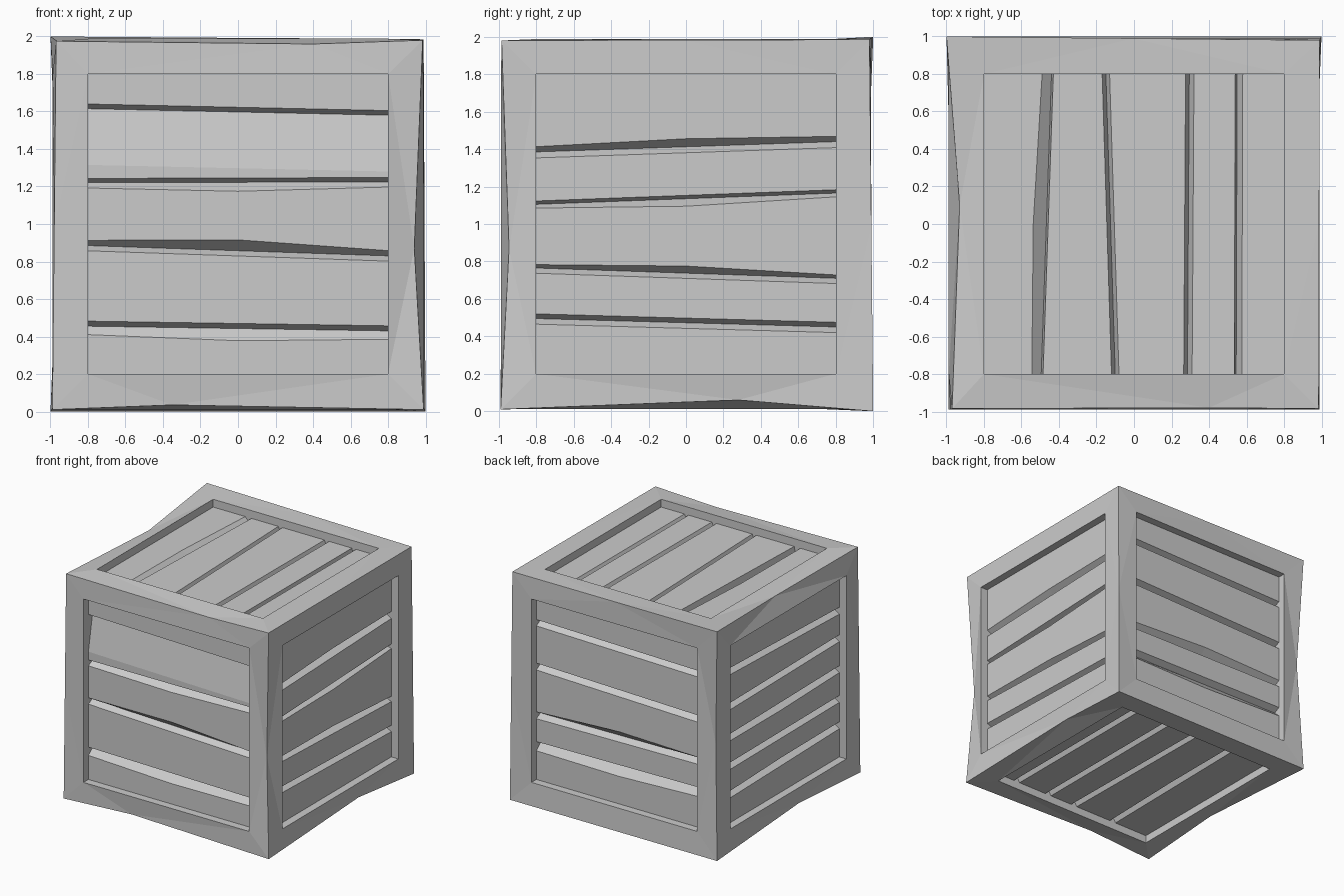
import bpy, bmesh
from mathutils import Vector
from itertools import product

if "Cube" in bpy.data.objects:
    bpy.data.objects.remove(bpy.data.objects["Cube"])

C = Vector((0, 0, 1))
OPEN, DEPTH, VALLEY, WALL = 0.8, 0.08, 0.135, 0.16

# (u, v, d) -> world for each side: u runs along the planks, v across, d is depth inwards
SIDES = {
    "front":  lambda u, v, d: Vector((u, -1 + d, v)),
    "back":   lambda u, v, d: Vector((u, 1 - d, v)),
    "right":  lambda u, v, d: Vector((1 - d, u, v)),
    "left":   lambda u, v, d: Vector((-1 + d, u, v)),
    "top":    lambda u, v, d: Vector((v - 1, u, 2 - d)),
    "bottom": lambda u, v, d: Vector((v - 1, u, d)),
}


def finish(bm, name):
    me = bpy.data.meshes.new(name)
    bm.to_mesh(me)
    bm.free()
    ob = bpy.data.objects.new(name, me)
    bpy.context.collection.objects.link(ob)
    return ob


# Frame: worn outer corners and a chipped middle point on each outer edge
CORNERS = {(-1, -1, 1): (-0.97, -0.985, 1.975), (1, -1, 1): (0.985, -0.985, 1.98),
           (-1, -1, -1): (-0.99, -0.99, 0.01), (1, -1, -1): (0.99, -0.99, 0.01),
           (1, 1, 1): (0.99, 0.98, 1.985)}
CHIPS = {(1, -1, 0): (0.94, -0.945, 0.87), (-1, 1, 0): (-0.96, 0.96, 1.0),
         (-1, 0, 1): (-0.93, 0.10, 1.95), (0, -1, 1): (0.40, -0.98, 1.96),
         (0, -1, -1): (-0.35, -0.97, 0.035), (1, 0, -1): (0.97, 0.28, 0.06),
         (-1, 0, -1): (-0.97, -0.17, 0.05)}


def build_frame():
    bm = bmesh.new()
    outer = {}

    def point(key):
        if key not in outer:
            co = CORNERS.get(key) or CHIPS.get(key)
            if co is None and 0 in key:
                i = key.index(0)
                ends = [list(key), list(key)]
                ends[0][i], ends[1][i] = -1, 1
                co = sum((point(tuple(e)).co for e in ends), Vector()) / 2
            outer[key] = bm.verts.new(co if co is not None else Vector(key) + C)
        return outer[key]

    ring = [(-1, -1), (1, -1), (1, 1), (-1, 1)]
    for f in SIDES.values():
        rim = [bm.verts.new(f(u * OPEN, 1 + v * OPEN, 0.012)) for u, v in ring]
        low = [bm.verts.new(f(u * OPEN, 1 + v * OPEN, WALL)) for u, v in ring]
        keys = [tuple(round(c) for c in f(u, 1 + v, 0) - C) for u, v in ring]
        for i in range(4):
            j = (i + 1) % 4
            mid = tuple((a + b) // 2 for a, b in zip(keys[i], keys[j]))
            a, m, b = point(keys[i]), point(mid), point(keys[j])
            for tri in ((a, m, rim[i]), (m, b, rim[j]), (m, rim[j], rim[i])):
                bm.faces.new(tri)
            bm.faces.new((rim[i], rim[j], low[j], low[i]))
    bmesh.ops.recalc_face_normals(bm, faces=bm.faces)
    finish(bm, "crate_frame")


# Plank panel: a sheet with uneven V grooves between the planks
# groove = valley at start, valley at end, upper width, lower width, upper bulge, lower bulge
def build_panel(side, grooves):
    f = SIDES[side]
    rows = [((1.8, 1.8, 1.8), DEPTH)]
    for l, r, w1, w2, b1, b2 in grooves:
        m = (l + r) / 2
        rows += [((l + w1, m + w1 + b1, r + w1), DEPTH),
                 ((l, m, r), VALLEY),
                 ((l - w2, m - w2 - b2, r - w2), DEPTH)]
    rows.append(((0.2, 0.2, 0.2), DEPTH))
    bm = bmesh.new()
    grid = [[bm.verts.new(f(u, v, d)) for u, v in zip((-OPEN, 0, OPEN), vs)]
            for vs, d in rows]
    out = f(0, 1, 0) - C
    for a, b in zip(grid, grid[1:]):
        for i in range(2):
            face = bm.faces.new((a[i], a[i + 1], b[i + 1], b[i]))
            face.normal_update()
            if face.normal.dot(out) < 0:
                face.normal_flip()
    finish(bm, side + "_planks")


build_frame()
build_panel("front", [(1.615, 1.58, .025, .30, 0, 0), (1.22, 1.225, .023, .028, 0, .02),
                      (.885, .83, .028, .028, .03, 0), (.455, .43, .027, .045, 0, .02)])
build_panel("right", [(1.385, 1.44, .028, .032, .015, 0), (1.105, 1.165, .018, .02, 0, .02),
                      (.765, .71, .018, .028, .02, 0), (.495, .45, .025, .03, 0, 0)])
build_panel("back", [(1.54, 1.57, .025, .03, 0, 0), (1.15, 1.19, .025, .035, 0, 0),
                     (.78, .76, .03, .03, .03, 0), (.52, .50, .03, .05, 0, .02)])
build_panel("left", [(1.48, 1.53, .025, .035, 0, 0), (1.24, 1.22, .025, .035, 0, 0),
                     (.97, .95, .025, .035, 0, .01), (.71, .70, .025, .035, 0, 0),
                     (.48, .45, .025, .035, .01, 0)])
build_panel("top", [(1.545, 1.55, .03, .01, 0, 0), (1.285, 1.295, .025, .02, 0, 0),
                    (.90, .85, .02, .02, 0, .0), (.505, .56, .01, .05, 0, .02)])
build_panel("bottom", [(1.60, 1.60, .03, .03, 0, 0), (1.26, 1.26, .03, .03, 0, 0),
                       (.98, .96, .03, .03, 0, 0), (.56, .58, .03, .03, .01, 0)])
